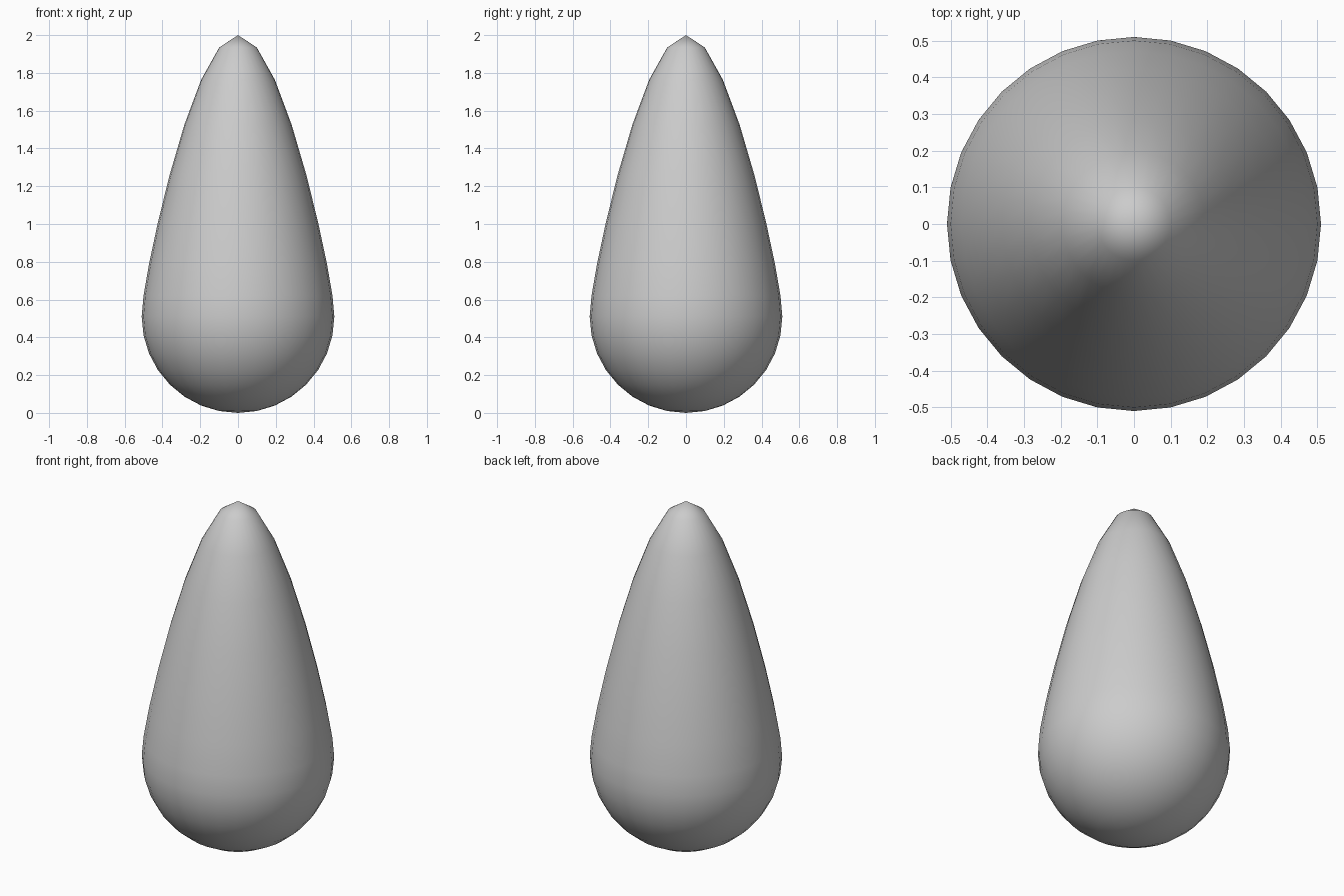
import bpy

if "Cube" in bpy.data.objects:
    bpy.data.objects.remove(bpy.data.objects["Cube"])

RADIUS = 0.51      # round lower half
STRETCH = 0.98     # how far the tip is pulled up
FALLOFF = 0.69     # reach of the smooth pull

# Droplet: a sphere resting on the ground
bpy.ops.mesh.primitive_uv_sphere_add(segments=32, ring_count=16, radius=RADIUS,
                                     location=(0, 0, 0))
drop = bpy.context.object
drop.name = "teardrop"

# Pull the top pole upward with a smooth falloff
for v in drop.data.vertices:
    dist = (v.co.x ** 2 + v.co.y ** 2 + (v.co.z - RADIUS) ** 2) ** 0.5
    f = max(0.0, 1 - dist / FALLOFF)
    v.co.z += RADIUS + STRETCH * (3 * f ** 2 - 2 * f ** 3)

bpy.ops.object.shade_smooth()
